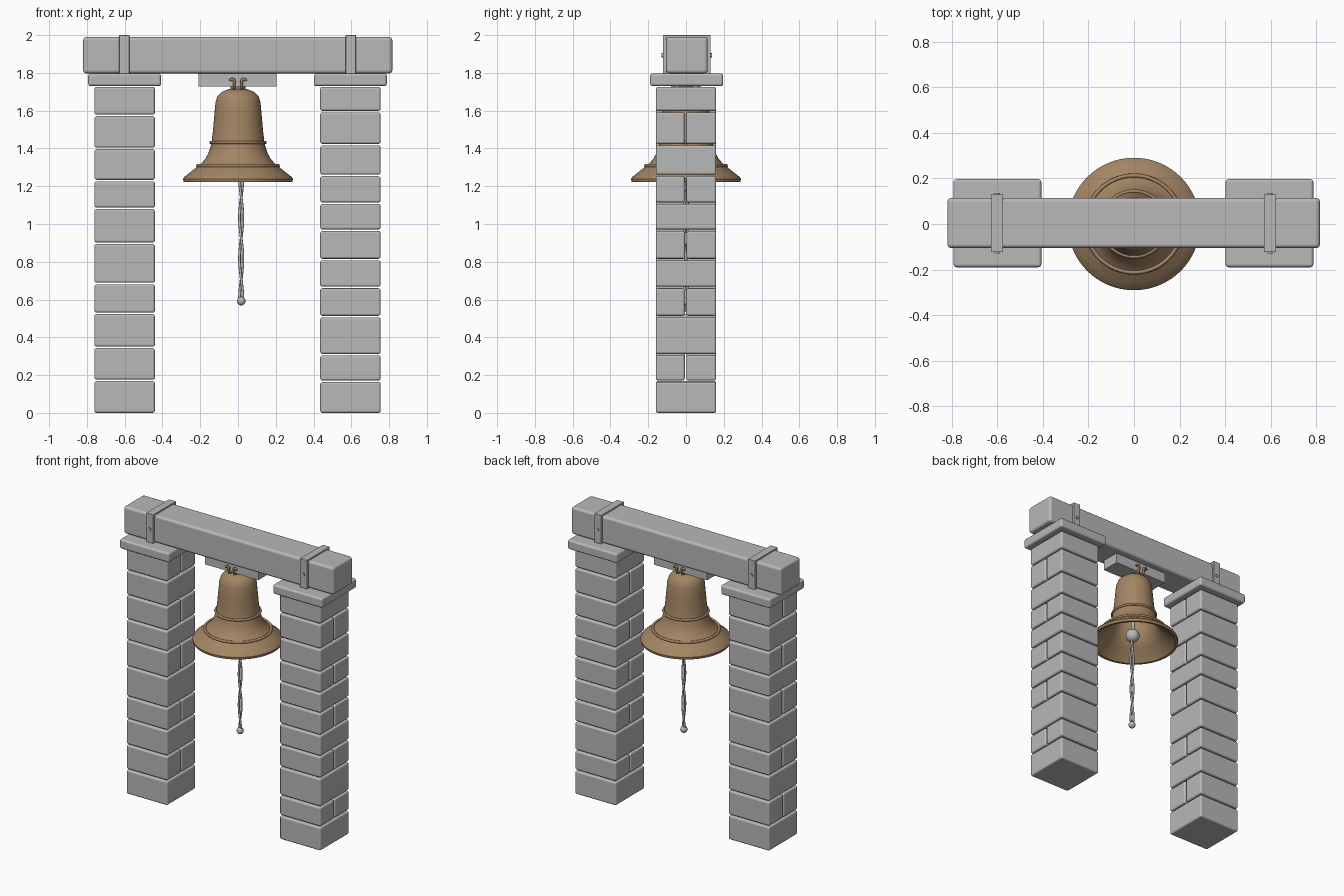
import bpy, bmesh, math, random
from mathutils import Vector

random.seed(4)
if "Cube" in bpy.data.objects:
    bpy.data.objects.remove(bpy.data.objects["Cube"], do_unlink=True)


def material(name, rgb):
    m = bpy.data.materials.new(name)
    m.use_nodes = True
    m.diffuse_color = (*rgb, 1)
    m.node_tree.nodes["Principled BSDF"].inputs["Base Color"].default_value = (*rgb, 1)
    return m


GREY = material("stone grey", (0.48, 0.48, 0.48))
BRONZE = material("bronze", (0.37, 0.235, 0.125))


def finish(obj, mat, angle=35):
    obj.data.materials.append(mat)
    bpy.ops.object.select_all(action='DESELECT')
    obj.select_set(True)
    bpy.context.view_layer.objects.active = obj
    bpy.ops.object.shade_smooth_by_angle(angle=math.radians(angle))
    return obj


def box(name, x, y, z, bevel=0.012, mat=GREY):
    """Rounded box from (low, high) ranges on each axis."""
    bpy.ops.mesh.primitive_cube_add(size=1)
    obj = bpy.context.object
    obj.name = name
    for v in obj.data.vertices:
        v.co = [(r[0] + r[1]) / 2 + c * (r[1] - r[0]) for r, c in zip((x, y, z), v.co)]
    if bevel:
        mod = obj.modifiers.new("rounded edges", 'BEVEL')
        mod.width, mod.segments, mod.harden_normals = bevel, 3, True
    return finish(obj, mat)


def ball(name, centre, radius, mat=GREY):
    bpy.ops.mesh.primitive_uv_sphere_add(segments=24, ring_count=14, radius=radius, location=centre)
    bpy.context.object.name = name
    return finish(bpy.context.object, mat)


def rod(name, centre, radius, depth, rotation=(0, 0, 0), mat=GREY):
    bpy.ops.mesh.primitive_cylinder_add(vertices=16, radius=radius, depth=depth,
                                        location=centre, rotation=rotation)
    bpy.context.object.name = name
    return finish(bpy.context.object, mat)


def tube(name, points, radius, mat):
    cu = bpy.data.curves.new(name, 'CURVE')
    cu.dimensions = '3D'
    cu.bevel_depth, cu.bevel_resolution, cu.use_fill_caps = radius, 2, True
    sp = cu.splines.new('POLY')
    sp.points.add(len(points) - 1)
    for p, co in zip(sp.points, points):
        p.co = (*co, 1)
        sp.use_smooth = True
    cu.materials.append(mat)
    obj = bpy.data.objects.new(name, cu)
    bpy.context.collection.objects.link(obj)
    return obj


def lathe(name, profile, mat, steps=64):
    bm = bmesh.new()
    verts = [bm.verts.new((r, 0, z)) for r, z in profile]
    edges = [bm.edges.new(pair) for pair in zip(verts, verts[1:])]
    bmesh.ops.spin(bm, geom=verts + edges, cent=(0, 0, 0), axis=(0, 0, 1),
                   angle=math.tau, steps=steps, use_duplicate=False)
    bmesh.ops.remove_doubles(bm, verts=bm.verts, dist=1e-4)
    bmesh.ops.recalc_face_normals(bm, faces=bm.faces)
    me = bpy.data.meshes.new(name)
    bm.to_mesh(me)
    bm.free()
    obj = bpy.data.objects.new(name, me)
    bpy.context.collection.objects.link(obj)
    return finish(obj, mat, 40)


# Pillars: stacked stones, every second course split in two
HALF = 0.16
pillars = {
    "left": (0.595, [0, .167, .308, .51, .664, .812, .967, 1.11, 1.257, 1.42, 1.595, 1.73]),
    "right": (-0.60, [0, .172, .347, .527, .685, .898, 1.083, 1.23, 1.40, 1.575, 1.73]),
}
for side, (cx, seams) in pillars.items():
    for i, (low, high) in enumerate(zip(seams, seams[1:])):
        z = (low + (0.004 if i else 0), high - 0.004)
        x = (cx - HALF, cx + HALF)
        if i % 2:
            cut = random.uniform(-0.004, 0.004)
            box(f"{side}_stone_{i}_front", x, (-HALF, cut - 0.004), z)
            box(f"{side}_stone_{i}_back", x, (cut + 0.004, HALF), z)
        else:
            box(f"{side}_stone_{i}", x, (-HALF, HALF), z)
    box(f"{side}_capstone", (cx - 0.193, cx + 0.193), (-0.19, 0.197), (1.73, 1.797), 0.014)

# Beam, hanging board and straps
box("beam", (-0.82, 0.817), (-0.106, 0.115), (1.797, 1.99), 0.018)
box("hanging_board", (-0.21, 0.205), (-0.065, 0.065), (1.727, 1.80), 0)
for side, cx in (("left", 0.597), ("right", -0.602)):
    x = (cx - 0.027, cx + 0.027)
    box(f"{side}_strap_top", x, (-0.123, 0.130), (1.985, 2.0), 0.002)
    for face, y in (("front", (-0.123, -0.104)), ("back", (0.113, 0.130))):
        box(f"{side}_strap_{face}", x, y, (1.797, 1.99), 0.002)
        edge = y[0] if face == "front" else y[1]
        rod(f"{side}_bolt_{face}", (cx, edge, 1.893), 0.011, 0.014, (math.pi / 2, 0, 0))

# Bell: hollow shell, with two raised bands
outer = [(0, 1.717), (.05, 1.714), (.085, 1.70), (.108, 1.677), (.119, 1.645), (.125, 1.58),
         (.132, 1.50), (.139, 1.44), (.145, 1.41), (.157, 1.375), (.175, 1.342), (.20, 1.315),
         (.222, 1.298), (.255, 1.272), (.283, 1.25), (.291, 1.238), (.288, 1.222)]
inner = [(.272, 1.222), (.24, 1.255), (.19, 1.295), (.155, 1.335), (.13, 1.40),
         (.117, 1.50), (.106, 1.63), (.08, 1.685), (0, 1.70)]
lathe("bell", outer + inner, BRONZE)


def band(name, radius, z, thick):
    bpy.ops.mesh.primitive_torus_add(major_segments=64, minor_segments=10, major_radius=radius,
                                     minor_radius=thick, location=(0, 0, z))
    bpy.context.object.name = name
    finish(bpy.context.object, BRONZE, 60)


band("upper_band", 0.144, 1.432, 0.008)
band("lower_band", 0.213, 1.308, 0.009)

# Crown hooks, curling around the hanging board
rod("crown", (0, 0, 1.718), 0.04, 0.02, mat=BRONZE)
for sx in (-1, 1):
    for sy in (-1, 1):
        path = [Vector((sx * 0.02, sy * y, z)) for y, z in
                ((.0, 1.716), (.045, 1.715), (.068, 1.722), (.076, 1.74))]
        path += [Vector((sx * (0.03 - 0.011 * math.cos(a)), sy * 0.076, 1.756 + 0.011 * math.sin(a)))
                 for a in (k * math.pi / 8 for k in range(9))]
        tube(f"hook_{'left' if sx > 0 else 'right'}_{'front' if sy < 0 else 'back'}",
             path, 0.0075, BRONZE)

# Clapper and twisted pull rope
ROPE_X = 0.017
rod("clapper_rod", (ROPE_X / 2, 0, 1.49), 0.009, 0.43)
ball("clapper_ball", (0.012, 0, 1.27), 0.046)
for strand, phase in enumerate((0, math.pi)):
    points = []
    for k in range(61):
        t = k / 60
        a = phase + t * math.tau * 1.5
        points.append((ROPE_X + 0.009 * math.cos(a), 0.009 * math.sin(a), 1.25 - 0.65 * t))
    tube(f"rope_strand_{strand + 1}", points, 0.007, GREY)
ball("rope_end", (ROPE_X, 0, 0.592), 0.023)
